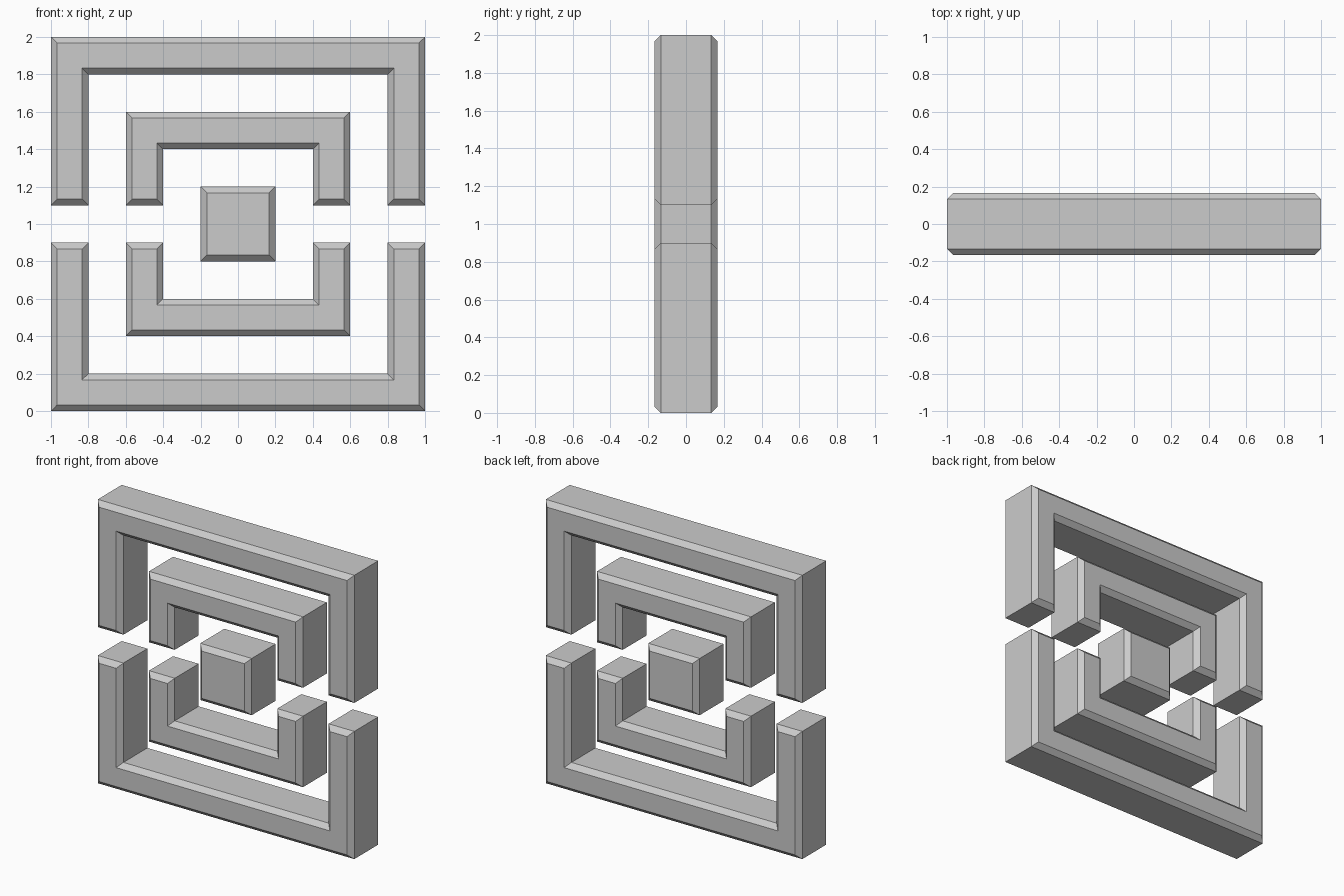
import bpy
import bmesh
from mathutils import Vector

HALF_DEPTH = 1 / 6
CHAMFER = 1 / 30

cube = bpy.data.objects.get("Cube")
if cube:
    bpy.data.objects.remove(cube, do_unlink=True)

grey = bpy.data.materials.new("light_grey")
grey.use_nodes = True
grey.diffuse_color = (0.6, 0.6, 0.6, 1)
grey.node_tree.nodes["Principled BSDF"].inputs["Base Color"].default_value = (0.6, 0.6, 0.6, 1)


def inset(outline, d):
    """Move each side of a right-angled, counter-clockwise outline inwards by d."""
    result = []
    for i, p in enumerate(outline):
        before = (p - outline[i - 1]).normalized()
        after = (outline[(i + 1) % len(outline)] - p).normalized()
        result.append(p + d * Vector((-before.y - after.y, before.x + after.x)))
    return result


def chamfered_slab(name, points):
    """Extrude an x-z outline along y, with chamfered front and back rims."""
    outline = [Vector(p) for p in points]
    small = inset(outline, CHAMFER)
    shoulder = HALF_DEPTH - CHAMFER
    bm = bmesh.new()
    rings = [[bm.verts.new((p.x, y, p.y)) for p in ring] for ring, y in (
        (small, -HALF_DEPTH), (outline, -shoulder), (outline, shoulder), (small, HALF_DEPTH))]
    bm.faces.new(rings[0])
    bm.faces.new(rings[-1][::-1])
    n = len(outline)
    for a, b in zip(rings, rings[1:]):
        for i in range(n):
            j = (i + 1) % n
            bm.faces.new((a[i], b[i], b[j], a[j]))
    bmesh.ops.recalc_face_normals(bm, faces=bm.faces)
    mesh = bpy.data.meshes.new(name)
    bm.to_mesh(mesh)
    bm.free()
    mesh.materials.append(grey)
    bpy.context.collection.objects.link(bpy.data.objects.new(name, mesh))


def bracket(name, outer, side):
    """U-shaped bracket around the centre; side is 1 for upper, -1 for lower."""
    inner, gap = outer - 0.2, 0.1
    pts = [(outer, gap), (outer, outer), (-outer, outer), (-outer, gap),
           (-inner, gap), (-inner, inner), (inner, inner), (inner, gap)]
    chamfered_slab(name, [(x * side, 1 + z * side) for x, z in pts])


# Two nested pairs of brackets
for ring, size in (("outer", 1.0), ("inner", 0.6)):
    bracket(ring + "_upper_bracket", size, 1)
    bracket(ring + "_lower_bracket", size, -1)

# Centre block
chamfered_slab("centre_block", [(-0.2, 0.8), (0.2, 0.8), (0.2, 1.2), (-0.2, 1.2)])
